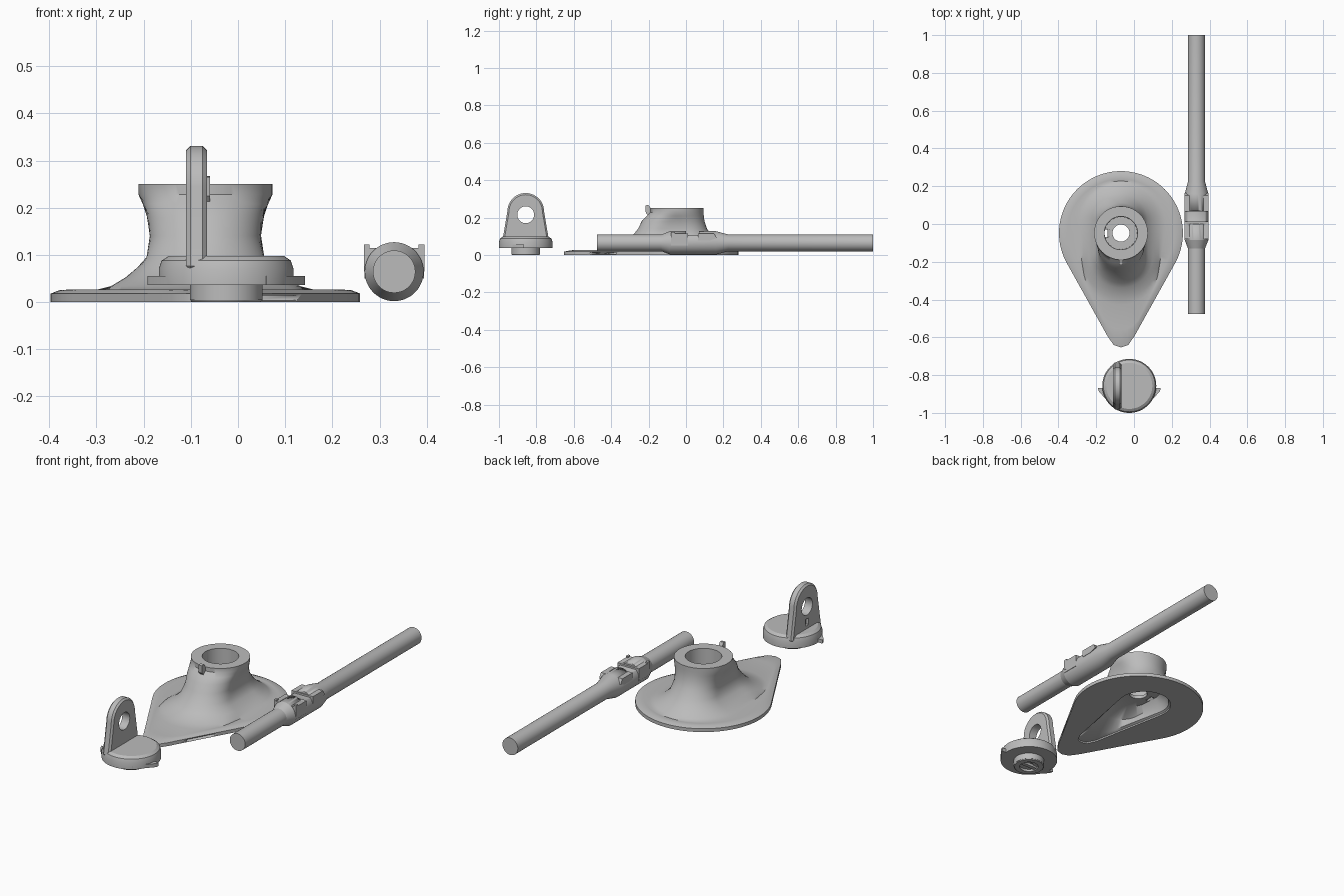
import bpy, bmesh
from math import sin, cos, pi, sqrt, radians
from mathutils import Vector

if "Cube" in bpy.data.objects:
    bpy.data.objects.remove(bpy.data.objects["Cube"])

grey = bpy.data.materials.new("plain grey")
grey.use_nodes = True
grey.diffuse_color = (0.5, 0.5, 0.5, 1)
grey.node_tree.nodes["Principled BSDF"].inputs["Base Color"].default_value = (0.5, 0.5, 0.5, 1)


def make(name, verts, faces, angle=30):
    mesh = bpy.data.meshes.new(name)
    mesh.from_pydata(verts, [], faces)
    bm = bmesh.new()
    bm.from_mesh(mesh)
    bmesh.ops.recalc_face_normals(bm, faces=bm.faces)
    bm.to_mesh(mesh)
    bm.free()
    mesh.materials.append(grey)
    ob = bpy.data.objects.new(name, mesh)
    bpy.context.collection.objects.link(ob)
    select(ob)
    bpy.ops.object.shade_smooth_by_angle(angle=radians(angle))
    return ob


def select(ob):
    bpy.ops.object.select_all(action='DESELECT')
    ob.select_set(True)
    bpy.context.view_layer.objects.active = ob


def loft(name, rings, loop=False, angle=30):
    n, m = len(rings[0]), len(rings)
    faces = [(i * n + j, i * n + (j + 1) % n, (i + 1) % m * n + (j + 1) % n, (i + 1) % m * n + j)
             for i in range(m if loop else m - 1) for j in range(n)]
    if not loop:
        faces += [tuple(range(n)), tuple(range((m - 1) * n, m * n))]
    return make(name, [p for r in rings for p in r], faces, angle)


def circle(c, r, axis, n=48):
    """Ring of points around the y or z axis."""
    out = []
    for k in range(n):
        a = 2 * pi * k / n
        d = (r * cos(a), 0, r * sin(a)) if axis == 'y' else (r * cos(a), r * sin(a), 0)
        out.append(Vector(c) + Vector(d))
    return out


def prism(name, pts, axis, lo, hi):
    """Outline pushed along x (points are y, z) or z (points are x, y)."""
    at = (lambda p, d: (d, *p)) if axis == 'x' else (lambda p, d: (*p, d))
    return loft(name, [[at(p, d) for p in pts] for d in (lo, hi)])


def box(name, x, y, z):
    return prism(name, [(x[0], y[0]), (x[1], y[0]), (x[1], y[1]), (x[0], y[1])], 'z', *z)


def apply(ob, kind, **settings):
    mod = ob.modifiers.new(kind, kind)
    for key, value in settings.items():
        setattr(mod, key, value)
    select(ob)
    bpy.ops.object.modifier_apply(modifier=mod.name)


def cut(ob, cutter):
    apply(ob, 'BOOLEAN', object=cutter, operation='DIFFERENCE', solver='EXACT')
    bpy.data.objects.remove(cutter)


# Flared base: every ring is the hull of a back and a front circle
CX, CY = -0.069, -0.048


def drop(c1, r1, c2, r2, z, n=96):
    ring = []
    for k in range(n):
        u = Vector((cos(2 * pi * k / n), sin(2 * pi * k / n)))
        best = 0
        for s in range(81):
            t = s / 80
            c, r = c1 + (c2 - c1) * t, r1 + (r2 - r1) * t
            b = u.y * c
            disc = b * b - c * c + r * r
            if disc >= 0:
                best = max(best, b + sqrt(disc))
        ring.append((CX + u.x * best, CY + u.y * best, z))
    return ring


sections = [
    # neck outside, then plate
    (0, .142, 0, .142, .25), (0, .142, 0, .142, .228), (.01, .133, -.03, .133, .208),
    (.025, .122, -.065, .124, .18), (.045, .115, -.09, .118, .14), (.07, .122, -.12, .125, .095),
    (.07, .14, -.12, .145, .073), (.07, .165, -.12, .17, .052), (.06, .2, -.14, .2, .034),
    (.04, .235, -.18, .2, .025), (0, .285, -.4, .11, .027), (0, .31, -.49, .075, .025),
    (0, .328, -.54, .065, .018), (0, .328, -.54, .065, 0),
    # hollow underside, then pocket
    (.045, .135, -.4, .05, 0), (.045, .135, -.4, .05, .008), (.045, .125, -.27, .06, .014),
    (.045, .115, -.13, .1, .05), (.03, .09, -.05, .085, .083), (0, .045, 0, .045, .083),
    (0, .045, 0, .045, .1), (0, .086, 0, .086, .1), (0, .088, 0, .088, .25)]
base = loft("flared_base", [drop(*s) for s in sections], loop=True, angle=40)
cut(base, box("slot_cutter", (-.155, -.139), (-.07, -.028), (.04, .14)))
cut(base, prism("side_cutter", [(-.03, -.46), (.03, -.36), (.16, -.38), (.08, -.52)], 'z', .004, .014))

# Pointer tab on the neck front
prism("neck_tab", [(-.18, .195), (-.19, .195), (-.215, .225), (-.217, .265), (-.2, .267), (-.18, .235)],
      'x', -.08, -.059)

# Rod with thick collar
RX, RZ = .331, .0645
rod = loft("rod", [circle((RX, y, RZ), r, 'y') for y, r in
                   [(-.477, .045), (-.13, .045), (-.085, .0625), (.16, .0625), (.225, .045), (1, .045)]], angle=20)
flat = box("flat_cutter", (.2, .5), (.0, .07), (.106, .2))
cut(rod, flat)

# Square lugs on the collar
front_lug = box("front_lug", (.268, .394), (-.08, .012), (.05, .115))
hole = loft("pin_cutter", [circle((RX, -.035, z), .016, 'z', 24) for z in (.1, .15)])
cut(front_lug, hole)
prism("back_lug", [(.065, .078), (.065, .115), (.15, .115), (.165, .09), (.13, .078)], 'x', .268, .394)
for side in (-1, 1):
    x = RX + side * .058
    box("side_clip", (x - .006, x + .006), (-.08, -.06), (.065, .122))

# Twist cap: round foot and chamfered disc
PX, PY = -.025, -.857
cap = loft("cap_disc", [circle((PX, PY, z), r, 'z', 64) for r, z in
                        [(.077, .004), (.077, .036), (.143, .036), (.143, .07), (.137, .088), (.122, .098)]])
foot = loft("cap_foot", [circle((PX, PY, z), r, 'z', 64) for r, z in
                         [(.077, .006), (.073, 0), (.047, 0), (.047, .012), (.02, .012), (.02, .02), (.077, .02)]],
            loop=True)
cut(cap, loft("foot_cutter", [circle((PX, PY, z), .048, 'z', 64) for z in (-.02, .016)]))
box("foot_key", (PX - .042, PX + .042), (PY - .01, PY + .01), (.002, .02))

# Locking wedges on both sides
for side in (-1, 1):
    pts = [(PX + side * dx, PY + dy) for dx, dy in
           [(.1, -.01), (.167, -.01), (.162, -.028), (.085, -.115), (.06, -.1)]]
    prism("lock_wedge", pts, 'z', .036, .055)

# Upright eye plate
outline = [(PY - .126, .068), (PY + .126, .068)]
outline += [(PY + .098 * cos(pi * k / 24), .233 + .098 * sin(pi * k / 24)) for k in range(25)]
eye = prism("eye_plate", outline, 'x', -.11, -.066)
apply(eye, 'BEVEL', width=.009, segments=1, limit_method='ANGLE', angle_limit=radians(40))
ring = [(PY + .045 * cos(2 * pi * k / 40), .215 + .045 * sin(2 * pi * k / 40)) for k in range(40)]
cut(eye, prism("eye_cutter", ring, 'x', -.2, .1))
cut(eye, box("notch_cutter", (-.13, -.095), (PY - .012, PY + .012), (.115, .15)))
select(eye)
bpy.ops.object.shade_smooth_by_angle(angle=radians(25))
